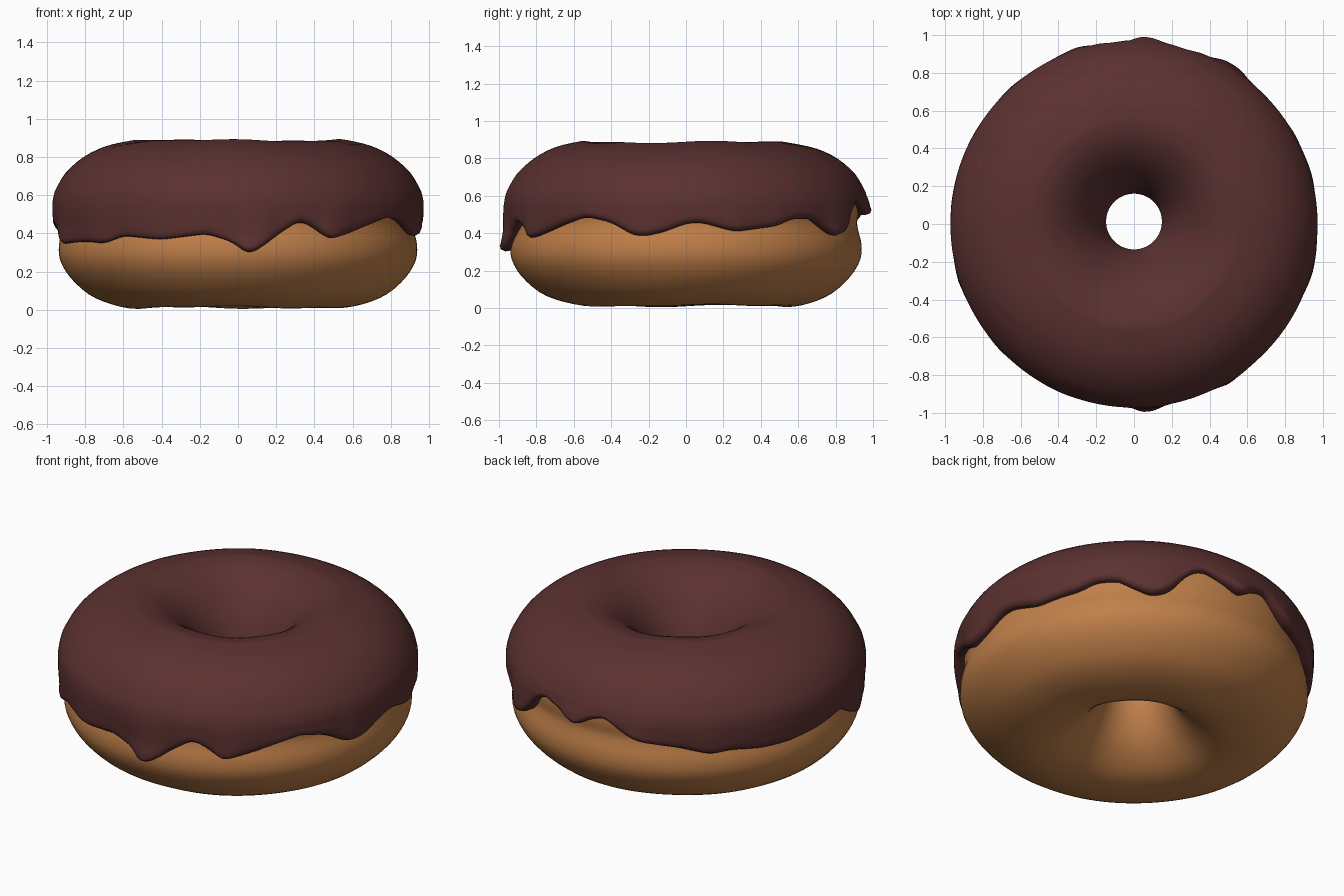
import bpy, bmesh, math

if "Cube" in bpy.data.objects:
    bpy.data.objects.remove(bpy.data.objects["Cube"])


def material(name, rgb):
    m = bpy.data.materials.new(name)
    m.diffuse_color = (*rgb, 1)
    m.use_nodes = True
    m.node_tree.nodes["Principled BSDF"].inputs["Base Color"].default_value = m.diffuse_color
    return m


def catmull(a, b, c, d, t):
    return 0.5 * (2 * b + (c - a) * t + (2 * a - 5 * b + 4 * c - d) * t * t
                  + (3 * b - a - 3 * c + d) * t ** 3)


def smooth_path(pts, subs, closed):
    """Catmull-Rom resampling of a list of (r, z) points."""
    n, out = len(pts), []
    get = (lambda i: pts[i % n]) if closed else (lambda i: pts[max(0, min(n - 1, i))])
    for i in range(n if closed else n - 1):
        p = [get(i + k) for k in (-1, 0, 1, 2)]
        for s in range(subs):
            out.append(tuple(catmull(*[q[k] for q in p], s / subs) for k in (0, 1)))
    if not closed:
        out.append(pts[-1])
    return out


def lookup(table, x):
    """Linear interpolation in a sorted table of (x, value)."""
    if x <= table[0][0]:
        return table[0][1]
    for (x0, v0), (x1, v1) in zip(table, table[1:]):
        if x <= x1:
            return v0 + (v1 - v0) * (x - x0) / (x1 - x0)
    return table[-1][1]


def revolve(name, ring, segs, closed, mat):
    """Sweep a profile that depends on the angle around z."""
    bm = bmesh.new()
    rings = []
    for i in range(segs):
        a = 2 * math.pi * i / segs
        row = []
        for r, z in ring(a):
            shift = 0.018 * max(0, 1 - r / 0.54)      # hole sits slightly to the back
            wave = 0.005 * math.sin(3 * a + 0.6) + 0.003 * math.sin(7 * a)
            wave *= max(0, 1 - abs(r - 0.54) / 0.35)
            row.append(bm.verts.new((r * math.cos(a), r * math.sin(a) + shift, z + wave)))
        rings.append(row)
    m = len(rings[0])
    for i in range(segs):
        p, q = rings[i], rings[(i + 1) % segs]
        for j in range(m if closed else m - 1):
            k = (j + 1) % m
            bm.faces.new((p[j], q[j], q[k], p[k]))
    for f in bm.faces:
        f.smooth = True
    me = bpy.data.meshes.new(name)
    bm.to_mesh(me)
    bm.free()
    me.materials.append(mat)
    ob = bpy.data.objects.new(name, me)
    bpy.context.collection.objects.link(ob)
    return ob


# Dough ring with a slight waist at mid height
dough_pts = [(0.54, 0.012), (0.66, 0.03), (0.78, 0.08), (0.88, 0.17), (0.932, 0.26),
             (0.938, 0.34), (0.922, 0.41), (0.915, 0.46), (0.925, 0.53), (0.915, 0.62),
             (0.85, 0.72), (0.76, 0.79), (0.66, 0.835), (0.54, 0.85), (0.43, 0.825),
             (0.32, 0.75), (0.235, 0.65), (0.18, 0.54), (0.155, 0.45), (0.157, 0.38),
             (0.18, 0.28), (0.24, 0.17), (0.32, 0.09), (0.42, 0.032)]
dough_ring = smooth_path(dough_pts, 3, True)
revolve("dough", lambda a: dough_ring, 128, True,
        material("baked dough", (0.53, 0.215, 0.068)))

# Icing: height of the dripping edge by angle in degrees
edge = [(0, .455), (5, .46), (16, .41), (25, .43), (31, .44), (37, .48), (45, .48),
        (49, .44), (56, .38), (62, .42), (68, .54), (73, .58), (80, .54), (87, .49),
        (93, .55), (98, .57), (104, .50), (110, .46), (123, .44), (133, .40), (140, .415),
        (150, .40), (161, .40), (172, .415), (186, .45), (192, .39), (198, .345), (206, .355),
        (214, .36), (223, .35), (231, .39), (245, .37), (260, .40), (268, .36), (273.5, .29),
        (279, .35), (283, .40), (290, .47), (295, .43), (300, .37), (309, .41), (317, .45),
        (326, .49), (335, .46), (343, .39), (348, .39), (353, .41), (360, .455)]


def edge_z(deg):
    return sum(lookup(edge, (deg + d) % 360) * w
               for d, w in ((-2, .25), (0, .5), (2, .25)))


outer = [(0.28, 0.972), (0.40, 0.963), (0.50, 0.972), (0.57, 0.972), (0.62, 0.96)]
dough_side = [(z, r) for r, z in dough_pts[3:11]]
cap = smooth_path([(0.96, 0.62), (0.905, 0.715), (0.81, 0.80), (0.70, 0.855), (0.58, 0.882),
                   (0.53, 0.884), (0.44, 0.862), (0.33, 0.79), (0.235, 0.68), (0.175, 0.57),
                   (0.15, 0.49), (0.149, 0.455), (0.158, 0.44), (0.18, 0.45)], 3, False)


def icing_ring(a):
    deg = math.degrees(a)
    ze = edge_z(deg)
    drip = max(0, (edge_z(deg - 9) + edge_z(deg + 9)) / 2 - ze)
    bulge = min(0.028, 0.35 * drip)                    # drips are thicker at the tip
    d = lookup(dough_side, ze)
    r = lookup(outer, ze) + bulge
    pts = [(d - 0.03, ze + 0.012), (d + 0.004, ze + 0.002), ((d + r) / 2, ze - 0.003),
           (r - 0.006, ze + 0.008)]
    z0 = min(ze + 0.025, 0.60)
    for k in range(8):
        t = k / 8
        z = z0 + (0.62 - z0) * t
        pts.append((lookup(outer, z) + bulge * (1 - t) ** 1.5, z))
    return pts + cap


revolve("icing", icing_ring, 240, False,
        material("chocolate icing", (0.105, 0.031, 0.03)))
